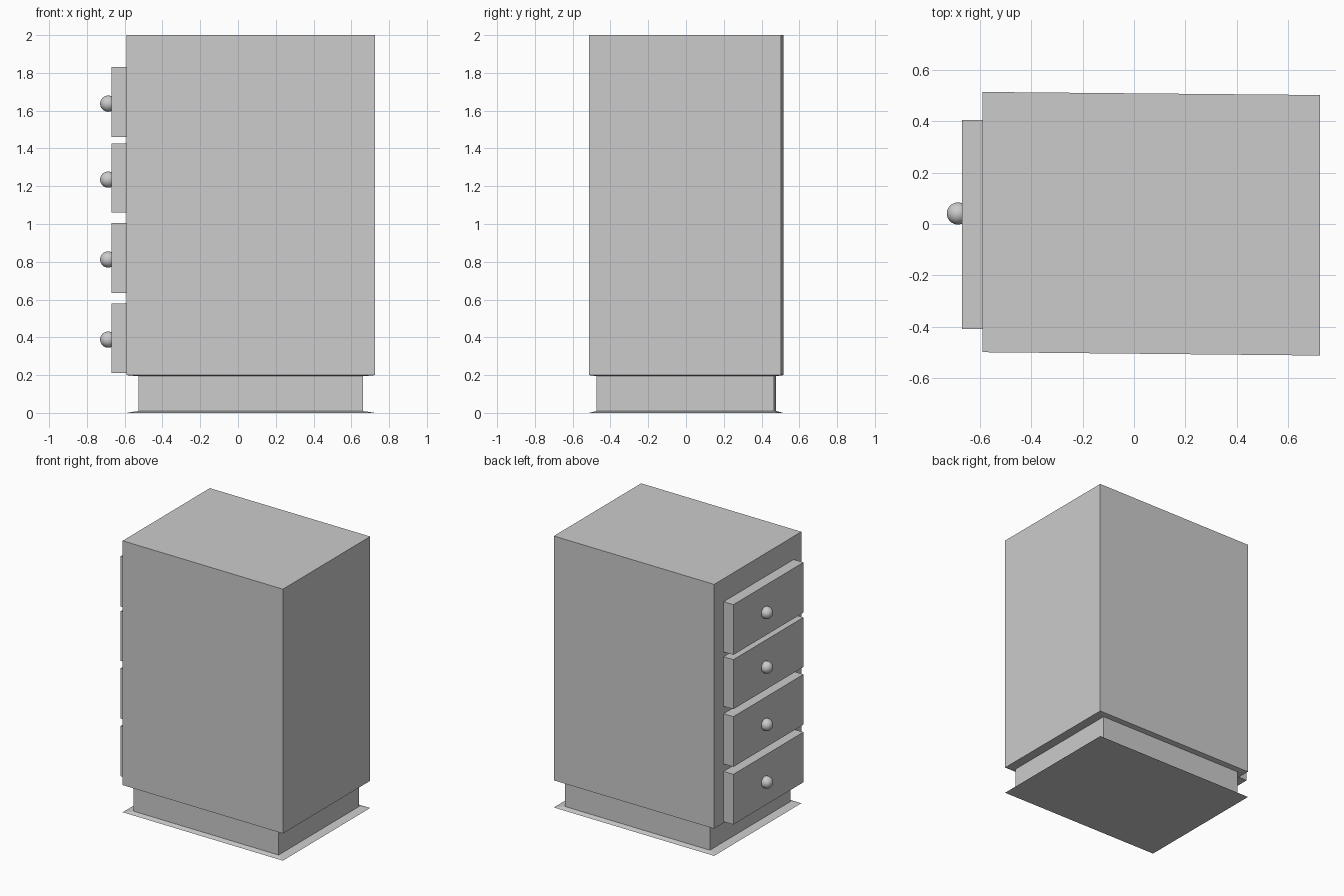
import bpy, bmesh

if "Cube" in bpy.data.objects:
    bpy.data.objects.remove(bpy.data.objects["Cube"])


def make_object(name, bm):
    bmesh.ops.recalc_face_normals(bm, faces=bm.faces)
    mesh = bpy.data.meshes.new(name)
    bm.to_mesh(mesh)
    bm.free()
    obj = bpy.data.objects.new(name, mesh)
    bpy.context.collection.objects.link(obj)
    return obj


# Cabinet: slightly skewed outline lofted from floor plate through recessed plinth to top
outline = [(-0.59, -0.50), (0.725, -0.513), (0.725, 0.503), (-0.59, 0.515)]
levels = [(0.0, 1, 1), (0.01, 0.905, 0.924), (0.194, 0.905, 0.924),
          (0.20, 1, 1), (2.0, 1, 1)]
cx = 0.0675
bm = bmesh.new()
rings = [[bm.verts.new((cx + (x - cx) * sx, y * sy, z)) for x, y in outline]
         for z, sx, sy in levels]
for a, b in zip(rings, rings[1:]):
    for i in range(4):
        j = (i + 1) % 4
        bm.faces.new((a[i], a[j], b[j], b[i]))
bm.faces.new(rings[0])
bm.faces.new(rings[-1])
make_object("cabinet", bm)


# Drawer fronts and round knobs on the -x side
drawers = [(0.21, 0.58, 0.388), (0.635, 1.005, 0.812),
           (1.06, 1.425, 1.235), (1.46, 1.83, 1.637)]
for n, (z0, z1, knob_z) in enumerate(drawers, 1):
    bm = bmesh.new()
    bmesh.ops.create_cube(bm, size=1)
    bmesh.ops.scale(bm, vec=(0.082, 0.815, z1 - z0), verts=bm.verts)
    bmesh.ops.translate(bm, vec=(-0.629, -0.0025, (z0 + z1) / 2), verts=bm.verts)
    make_object(f"drawer_{n}", bm)

    bm = bmesh.new()
    bmesh.ops.create_uvsphere(bm, u_segments=32, v_segments=16, radius=0.043)
    bmesh.ops.translate(bm, vec=(-0.687, 0.041, knob_z), verts=bm.verts)
    for f in bm.faces:
        f.smooth = True
    make_object(f"knob_{n}", bm)
